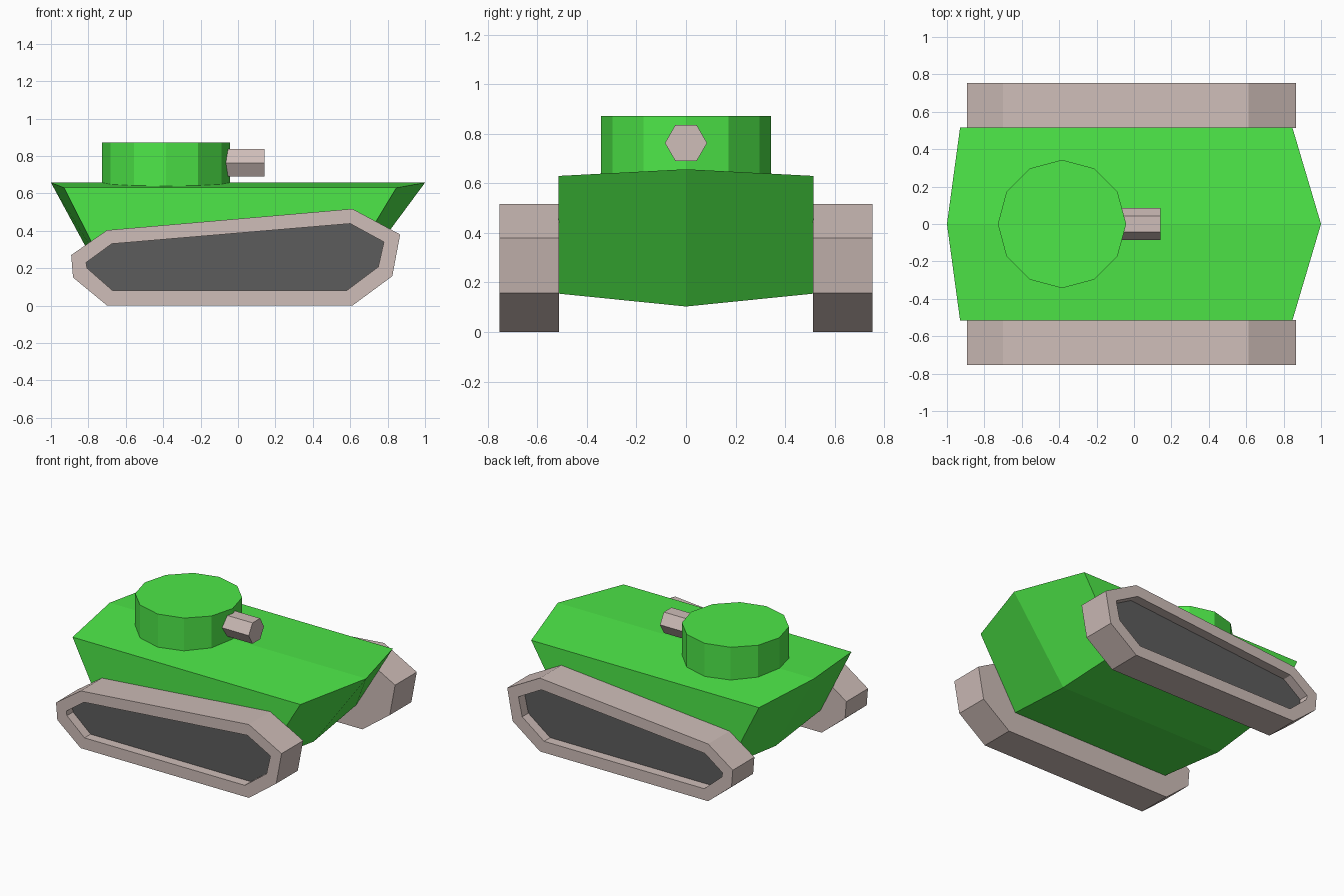
import bpy, bmesh
from math import pi

if "Cube" in bpy.data.objects:
    bpy.data.objects.remove(bpy.data.objects["Cube"])


def material(name, rgb):
    mat = bpy.data.materials.new(name)
    mat.use_nodes = True
    colour = (*rgb, 1)
    mat.diffuse_color = colour
    mat.node_tree.nodes["Principled BSDF"].inputs["Base Color"].default_value = colour
    return mat


green = material("bright green", (0.075, 0.8, 0.065))
taupe = material("warm grey", (0.62, 0.51, 0.48))
dark = material("dark grey", (0.107, 0.107, 0.107))


def loft(name, loops, mats, end_material=0):
    """Bridge matching point loops in order and cap both ends."""
    bm = bmesh.new()
    rings = [[bm.verts.new(p) for p in loop] for loop in loops]
    for a, b in zip(rings, rings[1:]):
        for i in range(len(a)):
            j = (i + 1) % len(a)
            bm.faces.new((a[i], a[j], b[j], b[i]))
    bm.faces.new(rings[0])
    bm.faces.new(rings[-1]).material_index = end_material
    bmesh.ops.recalc_face_normals(bm, faces=bm.faces)
    mesh = bpy.data.meshes.new(name)
    bm.to_mesh(mesh)
    bm.free()
    for mat in mats:
        mesh.materials.append(mat)
    obj = bpy.data.objects.new(name, mesh)
    bpy.context.collection.objects.link(obj)


def cylinder(name, sides, radius, depth, location, rotation, mat):
    bpy.ops.mesh.primitive_cylinder_add(vertices=sides, radius=radius, depth=depth,
                                        location=location, rotation=rotation)
    obj = bpy.context.object
    obj.name = name
    obj.data.materials.append(mat)


# Hull: three lengthwise profiles, with a raised ridge and a lowered keel
side = [(-0.93, 0.63), (0.847, 0.63), (0.56, 0.155), (-0.69, 0.155)]
middle = [(-1.0, 0.657), (1.0, 0.657), (0.59, 0.103), (-0.70, 0.103)]
loft("hull", [[(x, y, z) for x, z in profile]
              for y, profile in ((-0.515, side), (0, middle), (0.515, side))], [green])

# Tracks: outer belt with a recessed dark side panel
belt = [(-0.70, 0.403), (0.612, 0.517), (0.867, 0.38), (0.825, 0.157),
        (0.612, 0), (-0.70, 0), (-0.882, 0.15), (-0.892, 0.27)]
panel = [(-0.675, 0.33), (0.60, 0.438), (0.78, 0.34), (0.75, 0.207),
         (0.58, 0.08), (-0.67, 0.08), (-0.807, 0.20), (-0.812, 0.23)]
for name, s in (("back_track", 1), ("front_track", -1)):
    layers = ((0.512, belt), (0.753, belt), (0.753, panel), (0.685, panel))
    loft(name, [[(x, s * y, z) for x, z in profile] for y, profile in layers],
         [taupe, dark], end_material=1)

# Turret and stubby gun barrel
cylinder("turret", 12, 0.343, 0.255, (-0.385, 0, 0.745), (0, 0, 0), green)
cylinder("gun_barrel", 6, 0.085, 0.25, (0.018, 0, 0.763), (0, pi / 2, 0), taupe)
